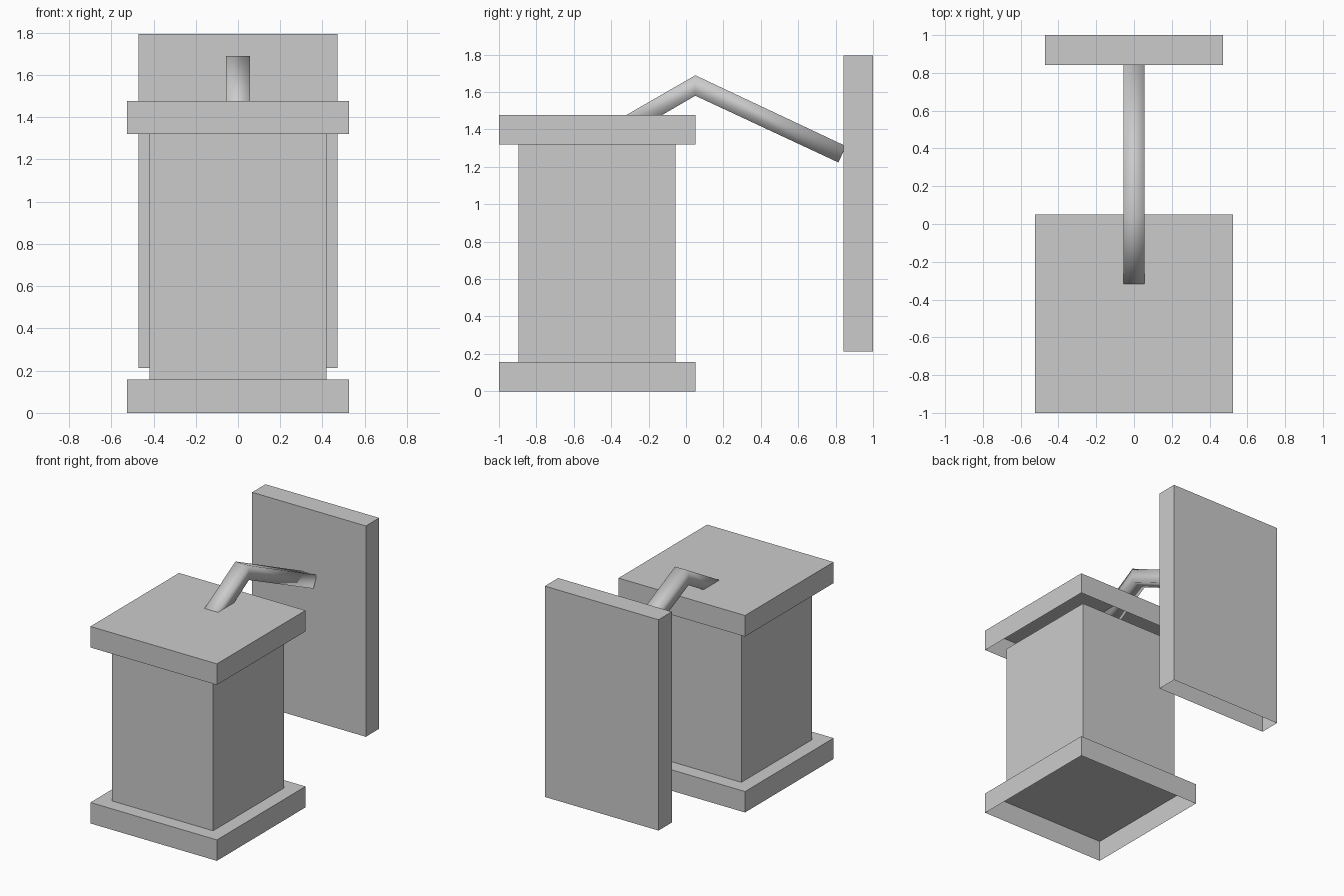
import bpy
from mathutils import Vector

if "Cube" in bpy.data.objects:
    bpy.data.objects.remove(bpy.data.objects["Cube"])

grey = bpy.data.materials.new("plain grey")
grey.diffuse_color = (0.6, 0.6, 0.6, 1)
grey.use_nodes = True
grey.node_tree.nodes["Principled BSDF"].inputs["Base Color"].default_value = grey.diffuse_color


def add_mesh(name, verts, faces, smooth=False):
    mesh = bpy.data.meshes.new(name)
    mesh.from_pydata(verts, [], faces)
    mesh.materials.append(grey)
    for p in mesh.polygons:
        p.use_smooth = smooth
    obj = bpy.data.objects.new(name, mesh)
    bpy.context.collection.objects.link(obj)
    return obj


def open_box(name, half_x, y0, y1, z0, z1):
    """Box without a bottom face, as seen from below."""
    corners = [(-half_x, y0), (half_x, y0), (half_x, y1), (-half_x, y1)]
    verts = [(x, y, z) for z in (z0, z1) for x, y in corners]
    faces = [(i, (i + 1) % 4, (i + 1) % 4 + 4, i + 4) for i in range(4)]
    faces.append((4, 5, 6, 7))
    return add_mesh(name, verts, faces)


# Lantern: base, body and hollow cap
open_box("lantern_base", 0.525, -1.0, 0.05, 0.0, 0.157)
open_box("lantern_body", 0.42, -0.895, -0.057, 0.157, 1.32)
open_box("lantern_cap", 0.525, -1.0, 0.05, 1.32, 1.478)

# Wall plate behind the lantern
open_box("wall_plate", 0.472, 0.842, 1.0, 0.213, 1.795)

# Bent square arm from inside the cap to the plate, mitred at the elbow
path = [Vector((0, -0.40, 1.375)), Vector((0, 0.05, 1.635)), Vector((0, 0.835, 1.267))]
ups = [Vector((0, -0.5, 0.866)), Vector((0, 0, 1.14)), Vector((0, 0.424, 0.906))]
verts = []
for p, up in zip(path, ups):
    for sx, su in ((-1, -1), (1, -1), (1, 1), (-1, 1)):
        verts.append(p + Vector((sx * 0.056, 0, 0)) + up * (su * 0.048))
faces = [(r + i, r + (i + 1) % 4, r + (i + 1) % 4 + 4, r + i + 4)
         for r in (0, 4) for i in range(4)]
faces = [f[::-1] for f in faces] + [(0, 1, 2, 3), (11, 10, 9, 8)]
add_mesh("bent_arm", verts, faces, smooth=True)

# Make the arm's faces point outward
import bmesh
arm = bpy.data.objects["bent_arm"].data
bm = bmesh.new()
bm.from_mesh(arm)
bmesh.ops.recalc_face_normals(bm, faces=bm.faces)
bm.to_mesh(arm)
bm.free()
